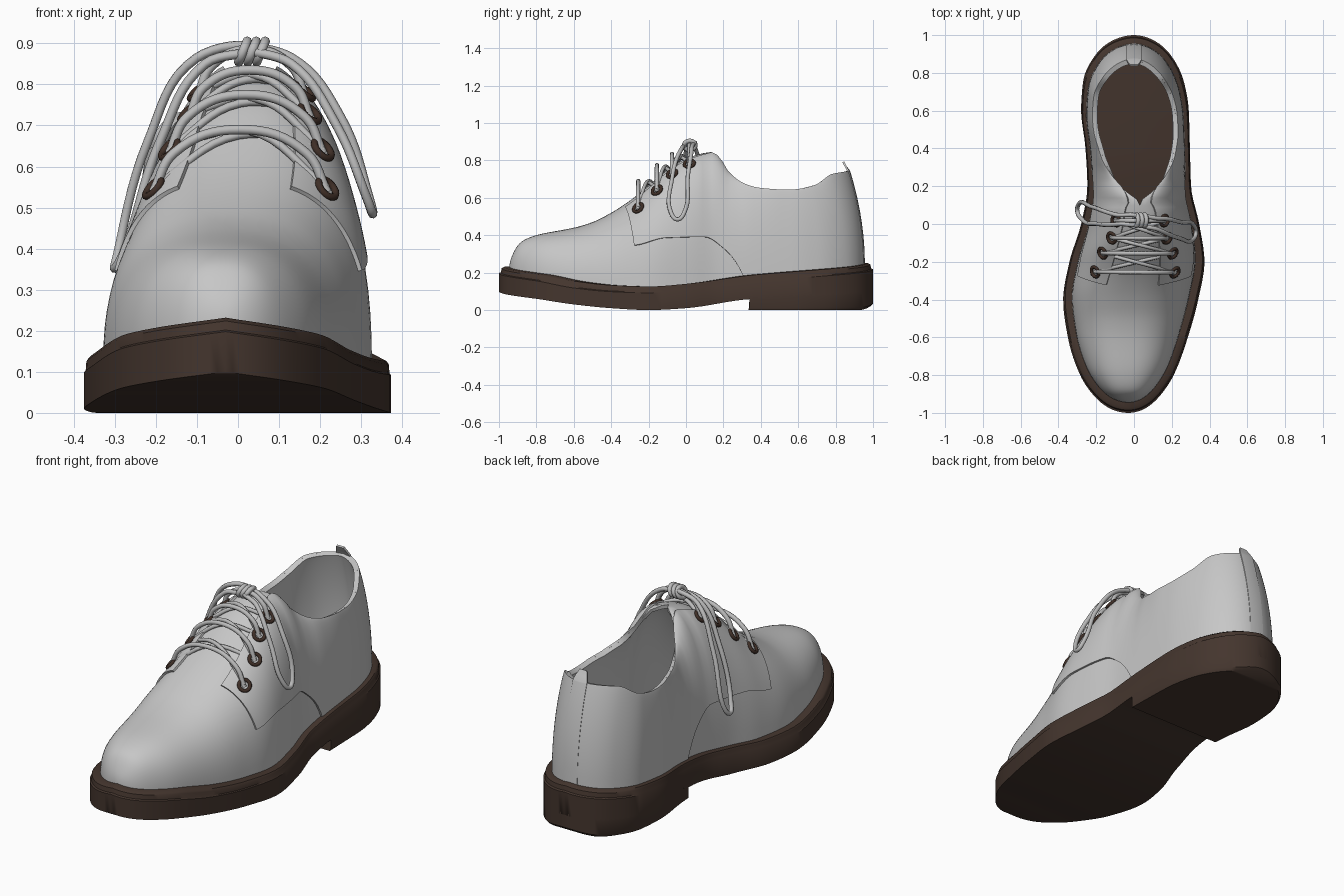
import bpy, bmesh, math
from mathutils import Vector

old = bpy.data.objects.get("Cube")
if old:
    bpy.data.objects.remove(old)


def material(name, rgb):
    m = bpy.data.materials.new(name)
    m.use_nodes = True
    m.diffuse_color = (*rgb, 1)
    m.node_tree.nodes["Principled BSDF"].inputs["Base Color"].default_value = (*rgb, 1)
    return m


GREY = material("grey_leather", (0.57, 0.57, 0.57))
LACE = material("grey_lace", (0.5, 0.5, 0.5))
BROWN = material("dark_brown_rubber", (0.058, 0.036, 0.027))
RING = material("brown_eyelet", (0.05, 0.028, 0.02))

HALF = math.pi / 2
REACH = 0.945      # half length of the upper
POWER = 2.4        # roundness of the upper's arch


def smooth(keys, y, reach=1.0):
    """Monotone curve through (y, value) keys, eased so both ends are round."""
    ang = lambda v: math.asin(max(-1, min(1, v / reach)))
    p = [(ang(k), v) for k, v in keys]
    a = ang(y)
    if a <= p[0][0]:
        return p[0][1]
    if a >= p[-1][0]:
        return p[-1][1]
    i = next(n for n in range(len(p) - 1) if a <= p[n + 1][0])
    slope = lambda n: (p[n + 1][1] - p[n][1]) / (p[n + 1][0] - p[n][0])

    def tangent(n):
        if n == 0 or n == len(p) - 1:
            return slope(min(n, len(p) - 2))
        s, t = slope(n - 1), slope(n)
        return 0 if s * t <= 0 else 2 * s * t / (s + t)

    d = p[i + 1][0] - p[i][0]
    u = (a - p[i][0]) / d
    return ((2*u**3 - 3*u**2 + 1) * p[i][1] + (u**3 - 2*u**2 + u) * d * tangent(i)
            + (3*u**2 - 2*u**3) * p[i + 1][1] + (u**3 - u**2) * d * tangent(i + 1))


# Outline and height profiles along the shoe
RIGHT_EDGE = [(-1, -.03), (-.97, -.14), (-.9, -.22), (-.8, -.285), (-.6, -.35), (-.4, -.375), (-.2, -.342),
              (0, -.28), (.2, -.247), (.4, -.257), (.6, -.28), (.75, -.27), (.9, -.2), (1, 0)]
LEFT_EDGE = [(-1, -.03), (-.97, .07), (-.9, .145), (-.8, .21), (-.6, .285), (-.4, .34), (-.2, .373),
             (0, .345), (.2, .302), (.4, .296), (.6, .29), (.75, .265), (.9, .19), (1, 0)]
SOLE_BASE = [(-1, .1), (-.8, .06), (-.6, .03), (-.4, .01), (-.2, 0), (0, .01), (.34, .058), (1, .1)]
WELT = [(-1, .232), (-.8, .19), (-.6, .152), (-.4, .132), (-.2, .126), (0, .14), (.4, .19), (1, .252)]
TOP = [(-.945, .22), (-.93, .29), (-.88, .365), (-.8, .4), (-.6, .44), (-.5, .47), (-.4, .52), (-.3, .585),
       (-.2, .665), (-.1, .75), (0, .81), (.1, .84), (.14, .845), (.18, .8), (.22, .735), (.3, .675),
       (.4, .648), (.55, .64), (.73, .665), (.85, .725), (.945, .745)]
OPENING = [(.12, 0), (.2, .42), (.27, .62), (.36, .78), (.5, .87), (.945, .85)]
QUARTER_LOW = [(-.32, .345), (-.28, .345), (-.11, .385), (.1, .39), (.2, .33), (.28, .235), (.33, .1)]
QUARTER_HIGH = [(-.32, 1.2), (0, 1.31), (.12, 1.36), (.19, HALF)]


def sole_point(side, y, k, z):
    left, right = smooth(LEFT_EDGE, y), smooth(RIGHT_EDGE, y)
    c = (left + right) / 2
    return Vector((c + side * (left - right) / 2 * k, y * k, z))


def base_z(s):
    return smooth(WELT, s / REACH) - 0.02


def upper_point(side, s, phi):
    """Point on the leather: phi runs from the welt (0) to the crest or collar."""
    y = s / REACH
    left, right = smooth(LEFT_EDGE, y), smooth(RIGHT_EDGE, y)
    blend = max(0, min(1, (s - .08) / .22))
    power = 1 / POWER + blend * 0.4
    t = math.sin(phi) ** (2 / POWER)
    gap = smooth(OPENING, s, REACH)
    spread = gap + (1 - gap) * max(0, math.cos(phi)) ** (2 * power)
    f = max(0, min(1, (s - .5) / .44))
    lean = 0.08 * t * t * f * f * (3 - 2 * f)
    z0 = base_z(s)
    return Vector(((left + right) / 2 + side * (left - right) * .435 * spread, s - lean,
                   z0 + (smooth(TOP, s, REACH) - z0) * t))


def finish(obj, mat, angle=40):
    obj.data.materials.clear()
    obj.data.materials.append(mat)
    bpy.ops.object.select_all(action='DESELECT')
    obj.select_set(True)
    bpy.context.view_layer.objects.active = obj
    for mod in list(obj.modifiers):
        bpy.ops.object.modifier_apply(modifier=mod.name)
    bpy.ops.object.shade_smooth_by_angle(angle=math.radians(angle))
    return obj


def surface(name, patches, mat, closed=False, cap=False, thick=0, offset=-1):
    """Join grids of points (rows, flipped) into one object."""
    bm = bmesh.new()
    for rows, flip in patches:
        grid = [[bm.verts.new(p) for p in row] for row in rows]
        n = len(rows[0])
        for a, b in zip(grid, grid[1:]):
            for j in range(n if closed else n - 1):
                k = (j + 1) % n
                quad = [a[j], a[k], b[k], b[j]]
                bm.faces.new(quad[::-1] if flip else quad)
        if cap:
            bm.faces.new(grid[0])
    bmesh.ops.remove_doubles(bm, verts=bm.verts, dist=0.0004)
    if closed:
        bmesh.ops.recalc_face_normals(bm, faces=bm.faces)
    me = bpy.data.meshes.new(name)
    bm.to_mesh(me)
    bm.free()
    obj = bpy.data.objects.new(name, me)
    bpy.context.collection.objects.link(obj)
    if thick:
        mod = obj.modifiers.new("thickness", 'SOLIDIFY')
        mod.thickness, mod.offset = thick, offset
    return finish(obj, mat)


def stations(start, end, count):
    a, b = math.asin(start), math.asin(end)
    return [math.sin(a + (b - a) * i / count) for i in range(count + 1)]


# Sole with stepped welt; its top is also the insole
def sole_row(y):
    low, welt = smooth(SOLE_BASE, y), smooth(WELT, y)
    prof = [(1, low), (1, welt - .034), (.99, welt - .03), (.985, welt - .008), (.97, welt), (.9, welt)]
    return ([sole_point(-1, y, k, z) for k, z in prof]
            + [sole_point(1, y, k, z) for k, z in reversed(prof)])


surface("sole", [([sole_row(y) for y in stations(-1, 1, 72)], False)], BROWN, closed=True)


# Heel block, slightly lifted at the back
def heel_row(y):
    lift = 0.02 * max(0, (y - .94) / .06) ** 2
    prof = [(.985, lift), (1, lift + .015), (1, smooth(SOLE_BASE, y) + .01)]
    return ([sole_point(-1, y, k, z) for k, z in prof]
            + [sole_point(1, y, k, z) for k, z in reversed(prof)])


surface("heel", [([heel_row(y) for y in stations(.34, 1, 28)], False)], BROWN, closed=True, cap=True)

# Vamp, tongue and back wall in one shell
STEPS = 18
upper = []
for side in (-1, 1):
    rows = [[upper_point(side, y * REACH, HALF * j / STEPS) for j in range(STEPS + 1)]
            for y in stations(-1, 1, 90)]
    upper.append((rows, side > 0))
surface("upper", upper, GREY, thick=0.018)


# Quarters: lace flaps overlaid on the vamp and running back to the heel
def quarter_row(side, s):
    row = []
    for j in range(STEPS + 1):
        k = j / STEPS
        sk = s + .045 * (1 - k) * max(0, 1 - (s + .32) / .2)
        z0 = base_z(sk)
        t = max(0, (smooth(QUARTER_LOW, sk, REACH) - z0) / (smooth(TOP, sk, REACH) - z0))
        low, high = math.asin(t ** (POWER / 2)), smooth(QUARTER_HIGH, sk, REACH)
        row.append(upper_point(side, sk, low + (high - low) * k))
    return row


for side, label in ((-1, "right"), (1, "left")):
    rows = [quarter_row(side, y * REACH) for y in stations(-.32 / REACH, 1, 70)]
    surface(label + "_quarter", [(rows, side > 0)], GREY, thick=0.01, offset=1)

# Back strip with pull tab
strip = []
for i in range(13):
    p = upper_point(1, REACH, HALF * i / 12)
    strip.append([Vector((x, p.y + .012 - abs(x) * .12, p.z)) for x in (.04, 0, -.04)])
for y, z, w in ((.858, .77, .032), (.845, .795, .02)):
    strip.append([Vector((x, y, z)) for x in (w, 0, -w)])
surface("back_strip", [(strip, False)], GREY, thick=0.01)


# Laces
def cord(name, points, cyclic=False, radius=0.0115):
    cu = bpy.data.curves.new(name, 'CURVE')
    cu.dimensions = '3D'
    cu.bevel_depth, cu.bevel_resolution, cu.resolution_u = radius, 2, 8
    cu.use_fill_caps = True
    sp = cu.splines.new('BEZIER')
    sp.bezier_points.add(len(points) - 1)
    for bp, p in zip(sp.bezier_points, points):
        bp.co = p
        bp.handle_left_type = bp.handle_right_type = 'AUTO'
    sp.use_cyclic_u = cyclic
    obj = bpy.data.objects.new(name, cu)
    bpy.context.collection.objects.link(obj)
    bpy.ops.object.select_all(action='DESELECT')
    obj.select_set(True)
    bpy.context.view_layer.objects.active = obj
    bpy.ops.object.convert(target='MESH')
    finish(bpy.context.object, LACE, 60)


# Eyelets, lace bars and the crossing laces beneath
HOLES = [(-.25, .94, .69), (-.15, 1.02, .775), (-.07, 1.14, .835), (.02, 1.18, .885)]
rows = []
for n, (s, phi, crest) in enumerate(HOLES, 1):
    pair = []
    for side, label in ((-1, "right"), (1, "left")):
        p = upper_point(side, s, phi)
        du = upper_point(side, s, phi + .02) - p
        normal = du.cross(upper_point(side, s + .01, phi) - p).normalized() * -side
        if normal.z < 0:
            normal.negate()
        p += normal * .013
        bpy.ops.mesh.primitive_torus_add(major_radius=.027, minor_radius=.009, major_segments=20,
                                         minor_segments=8, location=p,
                                         rotation=normal.to_track_quat('Z', 'Y').to_euler())
        ring = bpy.context.object
        ring.name = f"{label}_eyelet_{n}"
        finish(ring, RING, 60)
        pair.append(p)
    a, b = pair
    lift = [a.lerp(b, f) for f in (.12, .5, .88)]
    for q, f in zip(lift, (.6, 1, .6)):
        q.z += (crest - q.z) * f
    cord(f"lace_bar_{n}", [a - Vector((0, 0, .01)), *lift, b - Vector((0, 0, .01))])
    rows.append(pair)
for n, (one, two) in enumerate(zip(rows, rows[1:]), 1):
    for i, label in enumerate(("right", "left")):
        a, b = one[i], two[1 - i]
        mid = a.lerp(b, .5)
        mid.z = smooth(TOP, mid.y, REACH) + .015 + .012 * i
        cord(f"{label}_cross_lace_{n}", [a, mid, b], radius=.01)

# Bow: knot and two hanging loops
KNOT = Vector((.03, .02, .885))
cord("right_bow_loop", [KNOT, (-.1, .05, .865), (-.22, .09, .66), (-.295, .1, .38), (-.3, .065, .352),
                        (-.28, .03, .385), (-.19, 0, .66), (-.08, 0, .85)], cyclic=True)
cord("left_bow_loop", [KNOT, (.13, .03, .865), (.25, .01, .72), (.32, -.01, .52), (.328, -.045, .485),
                       (.315, -.08, .52), (.24, -.075, .7), (.13, -.03, .85)], cyclic=True)
for n, dx in enumerate((-.018, .004, .026), 1):
    ring = [KNOT + Vector((dx + .01 * math.sin(a), .03 * math.cos(a), .024 * math.sin(a) - .005))
            for a in (math.tau * i / 6 for i in range(6))]
    cord(f"knot_wrap_{n}", ring, cyclic=True, radius=.012)
